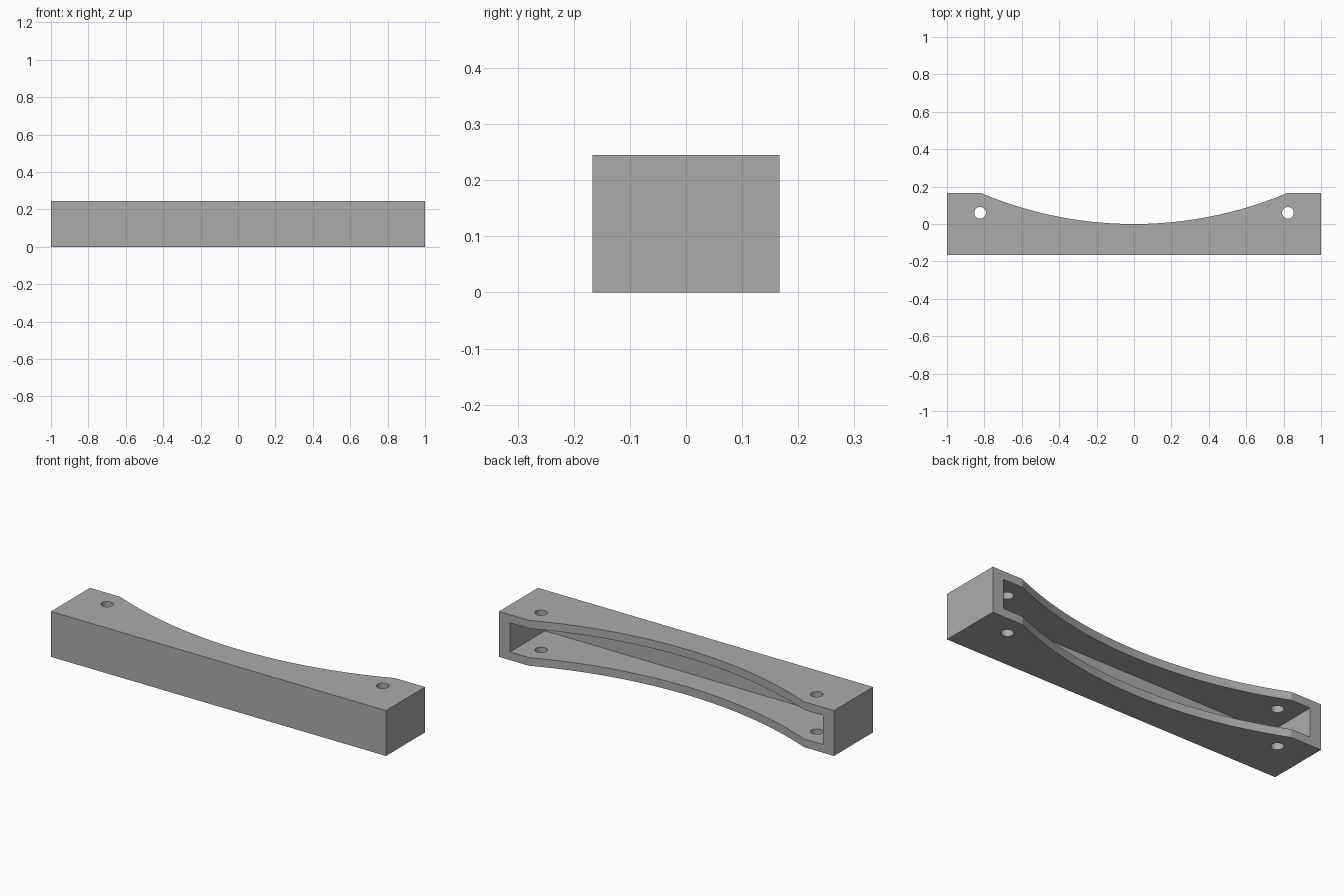
import bpy
import bmesh
import math
from mathutils import Matrix

cube = bpy.data.objects.get("Cube")
if cube:
    bpy.data.objects.remove(cube, do_unlink=True)

LENGTH, DEPTH, HEIGHT = 2.0, 0.333, 0.245
END_WALL, FRONT_WALL, FLANGE = 0.066, 0.035, 0.044
ARC_HALF = 0.82            # half width of the curved back edge
HOLE_X, HOLE_Y, HOLE_R = 0.823, 0.06, 0.031
SEGMENTS = 48

grey = bpy.data.materials.new("plain grey")
grey.use_nodes = True
colour = (0.41, 0.41, 0.41, 1.0)
grey.diffuse_color = colour
grey.node_tree.nodes["Principled BSDF"].inputs["Base Color"].default_value = colour


def add_object(name, bm):
    bmesh.ops.recalc_face_normals(bm, faces=bm.faces)
    mesh = bpy.data.meshes.new(name)
    bm.to_mesh(mesh)
    bm.free()
    mesh.materials.append(grey)
    obj = bpy.data.objects.new(name, mesh)
    bpy.context.collection.objects.link(obj)
    return obj


def cut(target, cutter):
    cutter.hide_render = True
    mod = target.modifiers.new("cut", "BOOLEAN")
    mod.operation = "DIFFERENCE"
    mod.solver = "EXACT"
    mod.object = cutter
    bpy.context.view_layer.objects.active = target
    bpy.ops.object.modifier_apply(modifier=mod.name)
    bpy.data.objects.remove(cutter, do_unlink=True)


# Beam: straight front, shallow circular arc sunk into the back
hx, hy = LENGTH / 2, DEPTH / 2
radius = (ARC_HALF ** 2 + hy ** 2) / (2 * hy)
sweep = math.asin(ARC_HALF / radius)
profile = [(-hx, hy), (-hx, -hy), (hx, -hy), (hx, hy)]
for i in range(SEGMENTS + 1):
    a = sweep * (1 - 2 * i / SEGMENTS)
    profile.append((radius * math.sin(a), radius * (1 - math.cos(a))))

bm = bmesh.new()
base = bm.faces.new([bm.verts.new((x, y, 0)) for x, y in profile])
top = bmesh.ops.extrude_face_region(bm, geom=[base], use_keep_orig=True)
bmesh.ops.translate(bm, vec=(0, 0, HEIGHT),
                    verts=[v for v in top["geom"] if isinstance(v, bmesh.types.BMVert)])
beam = add_object("curved_channel_beam", bm)

# Cavity open to the back
bm = bmesh.new()
bmesh.ops.create_cube(bm, size=1, matrix=Matrix.Translation((0, FRONT_WALL, HEIGHT / 2))
                      @ Matrix.Diagonal((LENGTH - 2 * END_WALL, DEPTH, HEIGHT - 2 * FLANGE, 1)))
cut(beam, add_object("cavity_cutter", bm))

# Bolt holes through both flanges
for side in (-1, 1):
    bm = bmesh.new()
    bmesh.ops.create_cone(bm, cap_ends=True, segments=32, radius1=HOLE_R, radius2=HOLE_R,
                          depth=HEIGHT * 2,
                          matrix=Matrix.Translation((side * HOLE_X, HOLE_Y, HEIGHT / 2)))
    cut(beam, add_object("hole_cutter", bm))

# Smooth arc and holes, crisp edges elsewhere
bpy.ops.object.select_all(action="DESELECT")
beam.select_set(True)
bpy.context.view_layer.objects.active = beam
bpy.ops.object.shade_smooth_by_angle(angle=math.radians(15))
